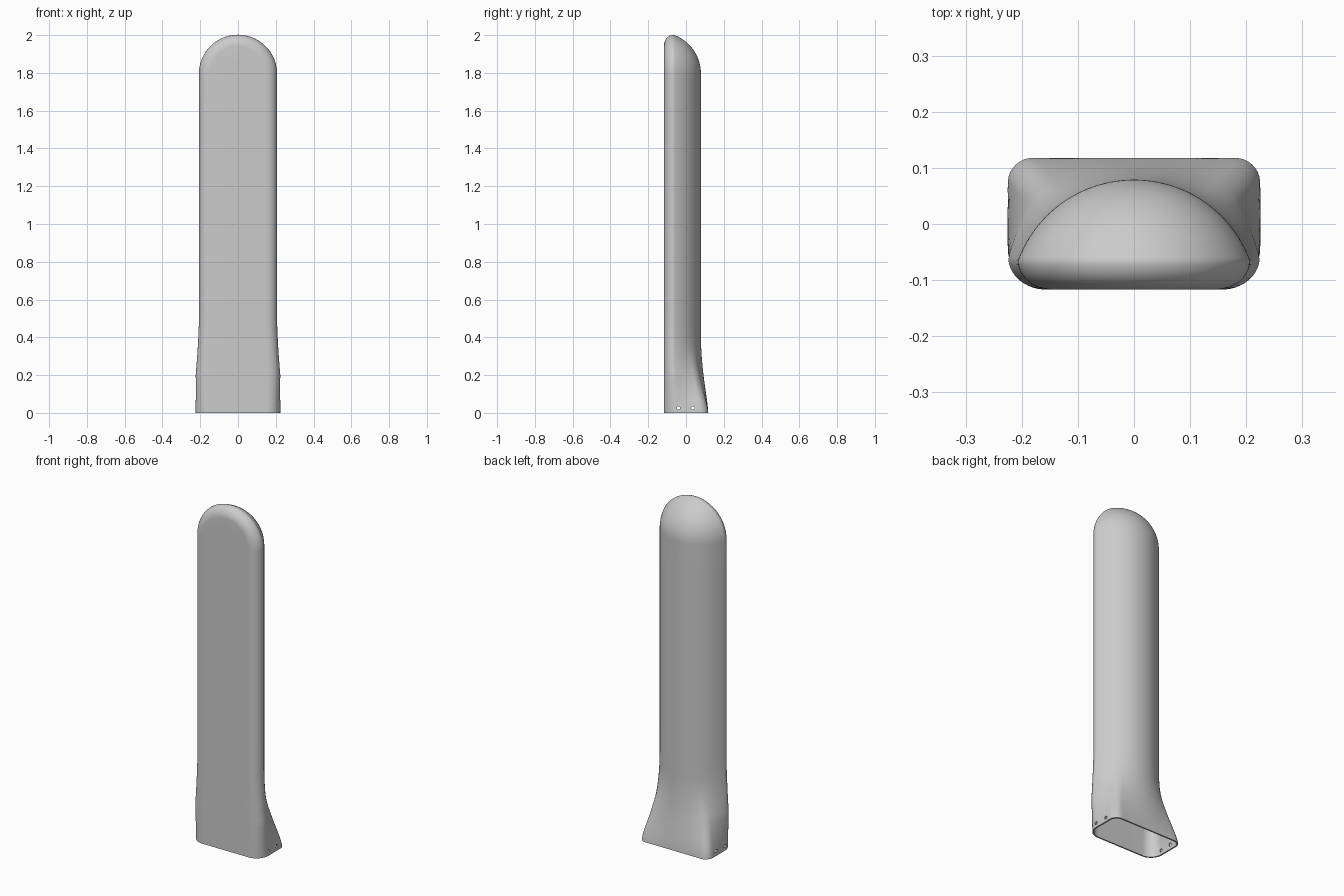
import bpy, bmesh
from math import sin, cos, pi, sqrt, atan2, hypot
from mathutils import Vector

cube = bpy.data.objects.get("Cube")
if cube:
    bpy.data.objects.remove(cube)

FRONT, BACK = -0.117, 0.118
HALF, BASE_HALF = 0.207, 0.225
DOME_Z, FLARE_TOP = 1.795, 0.5
HUB = Vector((0, -0.08))

grey = bpy.data.materials.new("light grey")
grey.use_nodes = True
colour = (0.6, 0.6, 0.6, 1)
grey.diffuse_color = colour
grey.node_tree.nodes["Principled BSDF"].inputs["Base Color"].default_value = colour


def shaft_profile():
    """Half of the D section, from front centre to back centre."""
    pts = [Vector((0, FRONT)), Vector((0.07, FRONT))]
    side_y = -0.065
    for i in range(13):
        a = pi / 2 * i / 12
        pts.append(Vector((0.147 + 0.06 * sin(a), side_y - (side_y - FRONT) * cos(a))))
    rise = 0.079 - side_y
    radius = (HALF ** 2 + rise ** 2) / (2 * rise)
    cy = 0.079 - radius
    start = atan2(side_y - cy, HALF)
    for i in range(1, 49):
        a = start + (pi / 2 - start) * i / 48
        pts.append(Vector((radius * cos(a), cy + radius * sin(a))))
    pts[-1].x = 0
    return pts


def in_base(p):
    """True inside the rounded rectangle of the foot."""
    mid = (FRONT + BACK) / 2
    r = 0.045 if p.y > mid else 0.075
    dx = abs(p.x) - (BASE_HALF - r)
    dy = abs(p.y - mid) - ((BACK - FRONT) / 2 - r)
    return hypot(max(dx, 0), max(dy, 0)) + min(max(dx, dy), 0) < r


def on_base(p):
    """Carry a shaft point outward along its ray to the foot outline."""
    ray = (p - HUB).normalized()
    lo, hi = 0.0, 0.5
    for _ in range(30):
        m = (lo + hi) / 2
        lo, hi = (m, hi) if in_base(HUB + ray * m) else (lo, m)
    return HUB + ray * lo


profile = shaft_profile()
foot = [on_base(p) for p in profile]
n = len(profile)


def section(z):
    """Full closed section at height z, blending foot into shaft."""
    t = 0.5 * (1 + cos(pi * min(1, (z / 0.42) ** 0.7)))
    k = max(0, 1 - max(0, z - 0.2) / (FLARE_TOP - 0.2)) ** 1.6
    width = HALF + (BASE_HALF - HALF) * k
    half = []
    for d, f in zip(profile, foot):
        x = width * (d.x / HALF * (1 - t) + f.x / BASE_HALF * t)
        half.append((x, d.y * (1 - t) + f.y * t, z))
    return half + [(-x, y, z) for x, y, z in reversed(half[1:-1])]


# Shaft and flared foot
bm = bmesh.new()
heights = [FLARE_TOP * i / 30 for i in range(31)]
heights += [FLARE_TOP + (DOME_Z - FLARE_TOP) * i / 6 for i in range(1, 7)]
rings = [[bm.verts.new(c) for c in section(z)] for z in heights]
for low, high in zip(rings, rings[1:]):
    for i in range(len(low)):
        j = (i + 1) % len(low)
        bm.faces.new((low[i], low[j], high[j], high[i]))

# Dome: the half section turned about the front-to-back axis
STEPS = 48
arcs = []
for s in range(STEPS + 1):
    a = pi * s / STEPS
    arcs.append([bm.verts.new((p.x * cos(a), p.y, DOME_Z + p.x * sin(a))) for p in profile])
for one, two in zip(arcs, arcs[1:]):
    for i in range(n - 1):
        loop = [one[i], one[i + 1], two[i + 1], two[i]]
        if i == 0:
            loop.pop()
        elif i == n - 2:
            loop.pop(2)
        bm.faces.new(loop)
bmesh.ops.remove_doubles(bm, verts=bm.verts, dist=0.00005)
bmesh.ops.recalc_face_normals(bm, faces=bm.faces)
mesh = bpy.data.meshes.new("sleeve")
bm.to_mesh(mesh)
bm.free()
sleeve = bpy.data.objects.new("sleeve", mesh)
bpy.context.collection.objects.link(sleeve)
mesh.materials.append(grey)

# Thin wall, open at the bottom
wall = sleeve.modifiers.new("wall", 'SOLIDIFY')
wall.thickness = 0.008
wall.offset = -1

# Fixing holes through both sides of the foot
cutters = []
for y in (-0.04, 0.036):
    bpy.ops.mesh.primitive_cylinder_add(vertices=24, radius=0.009, depth=0.6,
                                        location=(0, y, 0.026), rotation=(0, pi / 2, 0))
    cutter = bpy.context.object
    cutter.name = "hole_cutter"
    cutter.hide_render = True
    cutter.data.materials.append(grey)
    cut = sleeve.modifiers.new("hole", 'BOOLEAN')
    cut.operation = 'DIFFERENCE'
    cut.solver = 'EXACT'
    cut.object = cutter
    cutters.append(cutter)

bpy.ops.object.select_all(action='DESELECT')
sleeve.select_set(True)
bpy.context.view_layer.objects.active = sleeve
for name in [m.name for m in sleeve.modifiers]:
    bpy.ops.object.modifier_apply(modifier=name)
for cutter in cutters:
    bpy.data.objects.remove(cutter)
bpy.ops.object.shade_smooth_by_angle()
